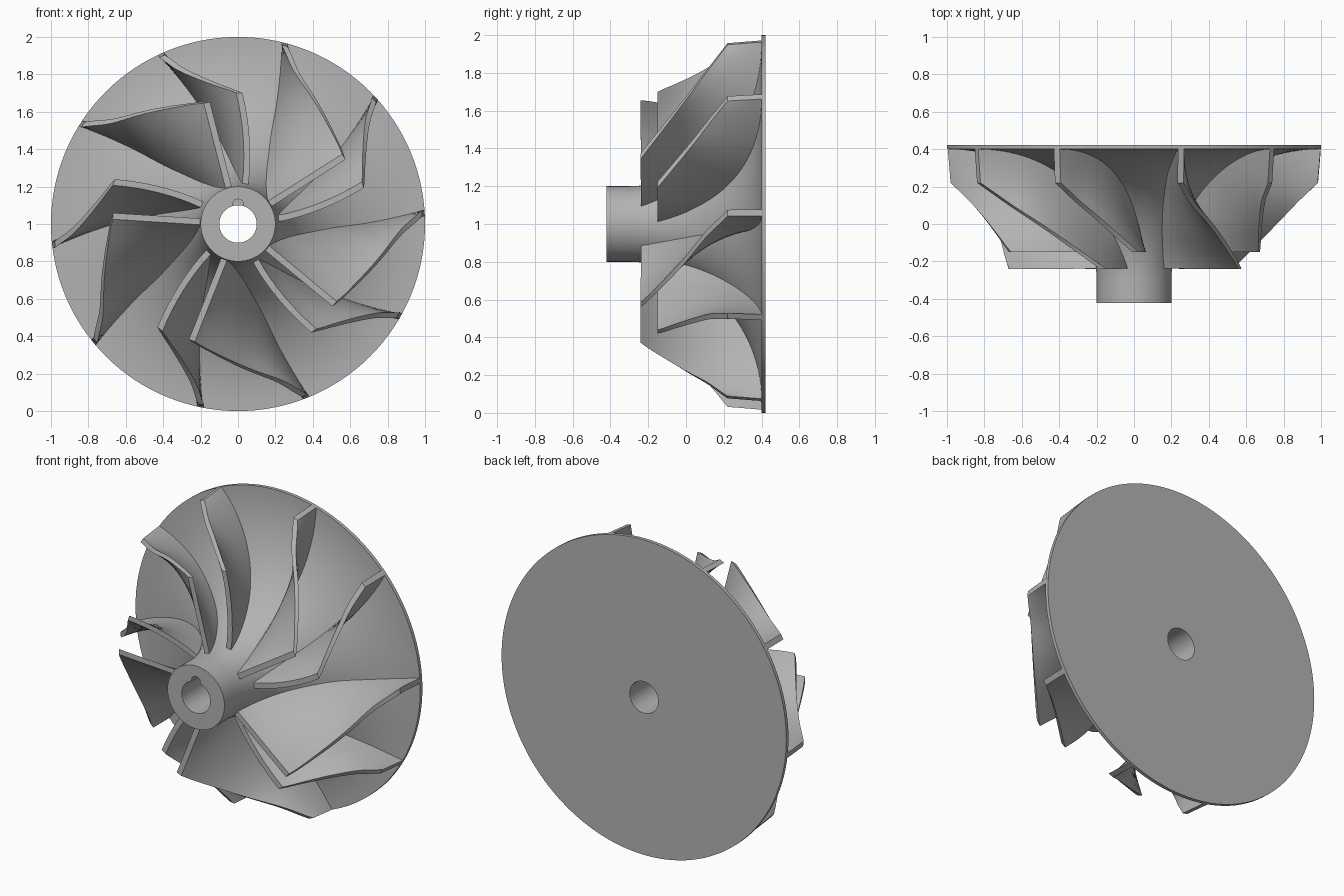
import bpy, bmesh, math
from mathutils import Vector

cube = bpy.data.objects.get("Cube")
if cube:
    bpy.data.objects.remove(cube, do_unlink=True)

metal = bpy.data.materials.new("grey_metal")
metal.use_nodes = True
grey = (0.45, 0.45, 0.45, 1)
metal.diffuse_color = grey
metal.node_tree.nodes["Principled BSDF"].inputs["Base Color"].default_value = grey

BACK = 0.422       # half depth along the axis
ROWS, SPAN = 24, 8
THICK = 0.034      # blade thickness around the axis


def make_object(name, bm):
    bmesh.ops.recalc_face_normals(bm, faces=bm.faces[:])
    mesh = bpy.data.meshes.new(name)
    bm.to_mesh(mesh)
    bm.free()
    obj = bpy.data.objects.new(name, mesh)
    bpy.context.collection.objects.link(obj)
    mesh.materials.append(metal)
    return obj


def smooth(obj):
    bpy.ops.object.select_all(action='DESELECT')
    obj.select_set(True)
    bpy.context.view_layer.objects.active = obj
    bpy.ops.object.shade_smooth_by_angle(angle=math.radians(35))


def hub_point(deg):
    """Radius and depth on the flared hub."""
    a = math.radians(deg)
    return 1 - 0.8 * math.cos(a), -0.3 + 0.7 * math.sin(a)


def spline(values, s):
    """Smooth curve through evenly spaced values, s from 0 to 1."""
    p = [2 * values[0] - values[1], *values, 2 * values[-1] - values[-2]]
    x = s * (len(values) - 1)
    i = min(int(x), len(values) - 2)
    t = x - i
    a, b, c, d = p[i:i + 4]
    return b + 0.5 * t * (c - a + t * (2*a - 5*b + 4*c - d + t * (3*(b - c) + d - a)))


def polar(r, y, angle):
    return Vector((r * math.cos(angle), y, 1 + r * math.sin(angle)))


# Hub: one turned body with flare, back plate and bore
profile = [(0.1, -BACK), (0.2, -BACK)]
profile += [hub_point(90 * i / 28) for i in range(29)]
profile += [(1, BACK), (0.1, BACK)]
bm = bmesh.new()
verts = [bm.verts.new((r, y, 1)) for r, y in profile]
edges = [bm.edges.new((v, verts[(i + 1) % len(verts)])) for i, v in enumerate(verts)]
bmesh.ops.spin(bm, geom=verts + edges, cent=(0, 0, 1), axis=(0, 1, 0),
               angle=math.tau, steps=128)
bmesh.ops.remove_doubles(bm, verts=bm.verts[:], dist=0.0001)
hub = make_object("hub", bm)

# Blind rounded keyway at the front of the bore
bpy.ops.mesh.primitive_cylinder_add(vertices=24, radius=0.03, depth=0.5,
                                    location=(0, -0.35, 1.103),
                                    rotation=(math.pi / 2, 0, 0))
cutter = bpy.context.object
cutter.name = "keyway_cutter"
cutter.hide_render = True
cut = hub.modifiers.new("keyway", 'BOOLEAN')
cut.operation = 'DIFFERENCE'
cut.object = cutter
bpy.context.view_layer.objects.active = hub
bpy.ops.object.modifier_apply(modifier=cut.name)
bpy.data.objects.remove(cutter, do_unlink=True)
smooth(hub)


def blade(name, start, hub_start, tip_start, hub_turn, tip_turn, tip_radius):
    """Twisted blade lofted between the hub curve and the outer tip curve."""
    bm = bmesh.new()
    loops = []
    for row in range(ROWS + 1):
        s = row / ROWS
        hr, hy = hub_point(hub_start + (90 - hub_start) * s)
        tr, ty = spline(tip_radius, s), tip_start + (0.22 - tip_start) * s
        ha, ta = spline(hub_turn, s), spline(tip_turn, s)
        sides = ([], [])
        for k in range(SPAN + 1):
            v = k / SPAN
            r, y = hr + (tr - hr) * v, hy + (ty - hy) * v
            angle = math.radians(start + ha + (ta - ha) * v)
            if k == 0:      # sink the root into the hub
                r, y = r - 0.02 * (1 - s), y + 0.012 * s
            for side, sign in zip(sides, (1, -1)):
                side.append(bm.verts.new(polar(r, y, angle + sign * THICK / 2 / r)))
        loops.append(sides[0] + sides[1][::-1])
    for a, b in zip(loops, loops[1:]):
        n = len(a)
        for i in range(n):
            j = (i + 1) % n
            bm.faces.new((a[i], a[j], b[j], b[i]))
    # Close the leading and trailing edges with strips
    for loop in (loops[0], loops[-1]):
        for i in range(SPAN):
            bm.faces.new((loop[i], loop[i + 1], loop[-i - 2], loop[-i - 1]))
    smooth(make_object(name, bm))


# Five long blades alternating with five short ones
for i in range(5):
    blade(f"long_blade_{i + 1}", 32.4 + 72 * i, 5, -0.24,
          (0, 22, 34, 39, 43), (0, 13, 25, 36, 43),
          (0.67, 0.71, 0.775, 0.865, 0.985))
    blade(f"short_blade_{i + 1}", 17.4 + 72 * i, 12.4, -0.15,
          (-10, 3, 12, 19, 25), (0, 8, 15, 21, 25),
          (0.70, 0.745, 0.805, 0.885, 0.985))
